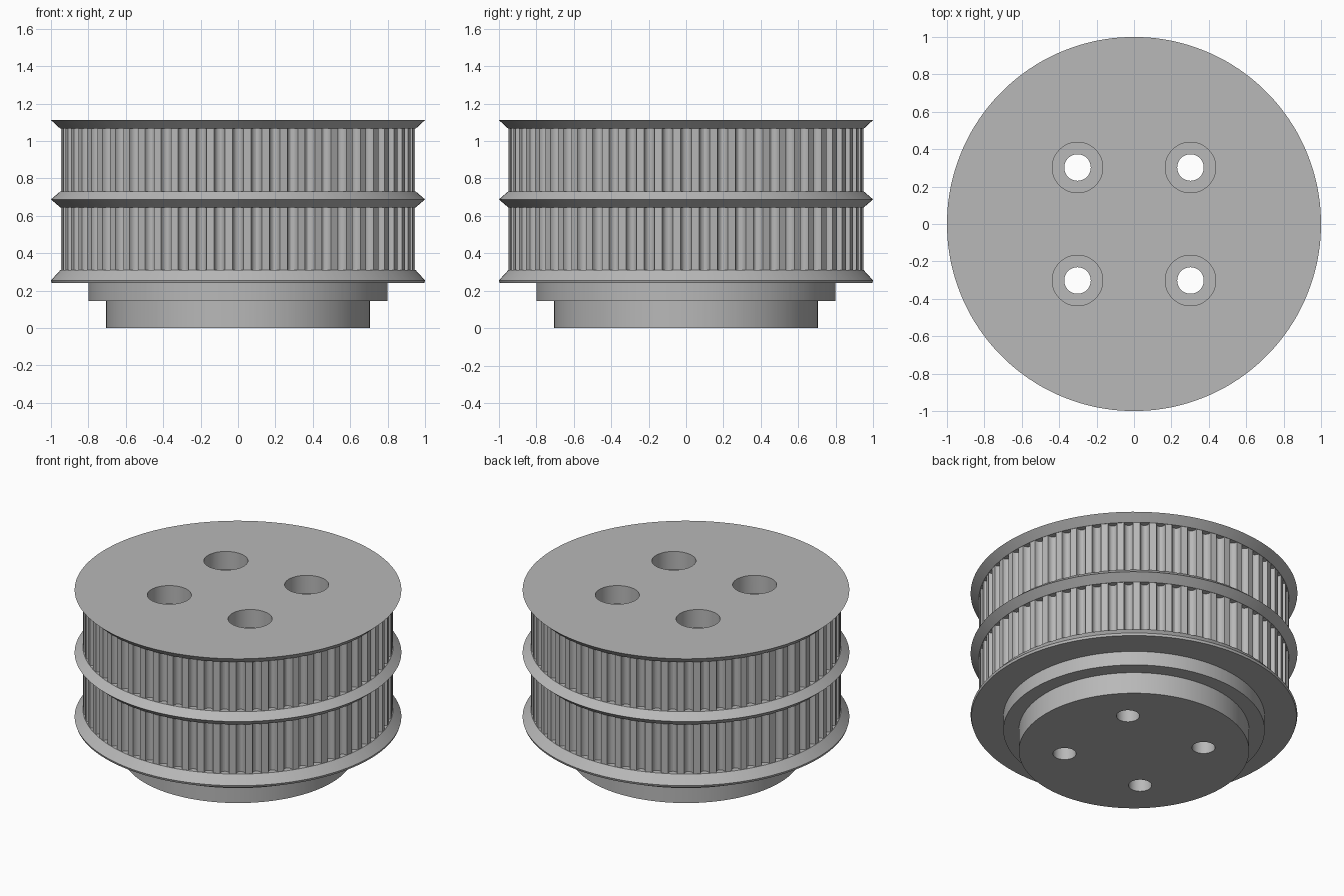
import bpy, bmesh, math
from math import sin, cos, pi

cube = bpy.data.objects.get("Cube")
if cube:
    bpy.data.objects.remove(cube, do_unlink=True)

TEETH = 60
TIP = 0.948          # radius at the tooth tips
DEPTH = 0.036        # groove depth
HALF = 0.030         # half the groove's angle, in radians
STEPS = 8            # segments across one groove

# Single matte metal
metal = bpy.data.materials.new("grey_metal")
metal.use_nodes = True
grey = (0.48, 0.48, 0.48, 1)
metal.diffuse_color = grey
metal.node_tree.nodes["Principled BSDF"].inputs["Base Color"].default_value = grey

# Angles shared by all rings, with the groove depth at each angle
samples = []
for tooth in range(TEETH):
    for k in range(STEPS + 1):
        a = pi * k / STEPS
        samples.append((2 * pi * tooth / TEETH - HALF * cos(a), DEPTH * sin(a)))

# Rings from bottom to top: radius, height, toothed or plain
rings = [
    (0.705, 0, False), (0.705, 0.145, False),            # hub
    (0.80, 0.145, False), (0.80, 0.24, False),           # shoulder
    (0.995, 0.24, False), (1.0, 0.255, False), (0.95, 0.31, False),   # lower flange
    (TIP, 0.31, True), (TIP, 0.645, True),               # lower toothed band
    (0.95, 0.645, False), (1.0, 0.688, False), (0.95, 0.731, False),  # middle flange
    (TIP, 0.731, True), (TIP, 1.066, True),              # upper toothed band
    (0.95, 1.066, False), (1.0, 1.112, False),           # upper flange
]

bm = bmesh.new()
loops = []
for radius, z, toothed in rings:
    loop = []
    for angle, dip in samples:
        r = radius - (dip if toothed else 0)
        loop.append(bm.verts.new((r * cos(angle), r * sin(angle), z)))
    loops.append(loop)
count = len(samples)
for low, high in zip(loops, loops[1:]):
    for i in range(count):
        j = (i + 1) % count
        bm.faces.new((low[i], low[j], high[j], high[i]))
bm.faces.new(loops[0][::-1])
bm.faces.new(loops[-1])
mesh = bpy.data.meshes.new("pulley_body")
bm.to_mesh(mesh)
bm.free()
mesh.materials.append(metal)
body = bpy.data.objects.new("pulley_body", mesh)
bpy.context.collection.objects.link(body)


def cut_hole(name, x, y, radius, bottom, top):
    """Bore a round hole in the body, then discard the cutter."""
    bpy.ops.mesh.primitive_cylinder_add(
        vertices=48, radius=radius, depth=top - bottom,
        location=(x, y, (top + bottom) / 2))
    cutter = bpy.context.object
    cutter.name = name
    cutter.hide_render = True
    cutter.data.materials.append(metal)
    mod = body.modifiers.new(name, "BOOLEAN")
    mod.operation = "DIFFERENCE"
    mod.solver = "EXACT"
    mod.object = cutter
    bpy.context.view_layer.objects.active = body
    bpy.ops.object.modifier_apply(modifier=name)
    bpy.data.objects.remove(cutter, do_unlink=True)


# Four counterbored bolt holes
for sx in (-1, 1):
    for sy in (-1, 1):
        cut_hole("bolt_hole", sx * 0.302, sy * 0.302, 0.071, -0.1, 1.3)
        cut_hole("counterbore", sx * 0.302, sy * 0.302, 0.135, 0.99, 1.3)

# Rounded walls smooth, edges crisp
bpy.ops.object.select_all(action="DESELECT")
body.select_set(True)
bpy.context.view_layer.objects.active = body
bpy.ops.object.shade_smooth_by_angle(angle=math.radians(28))
